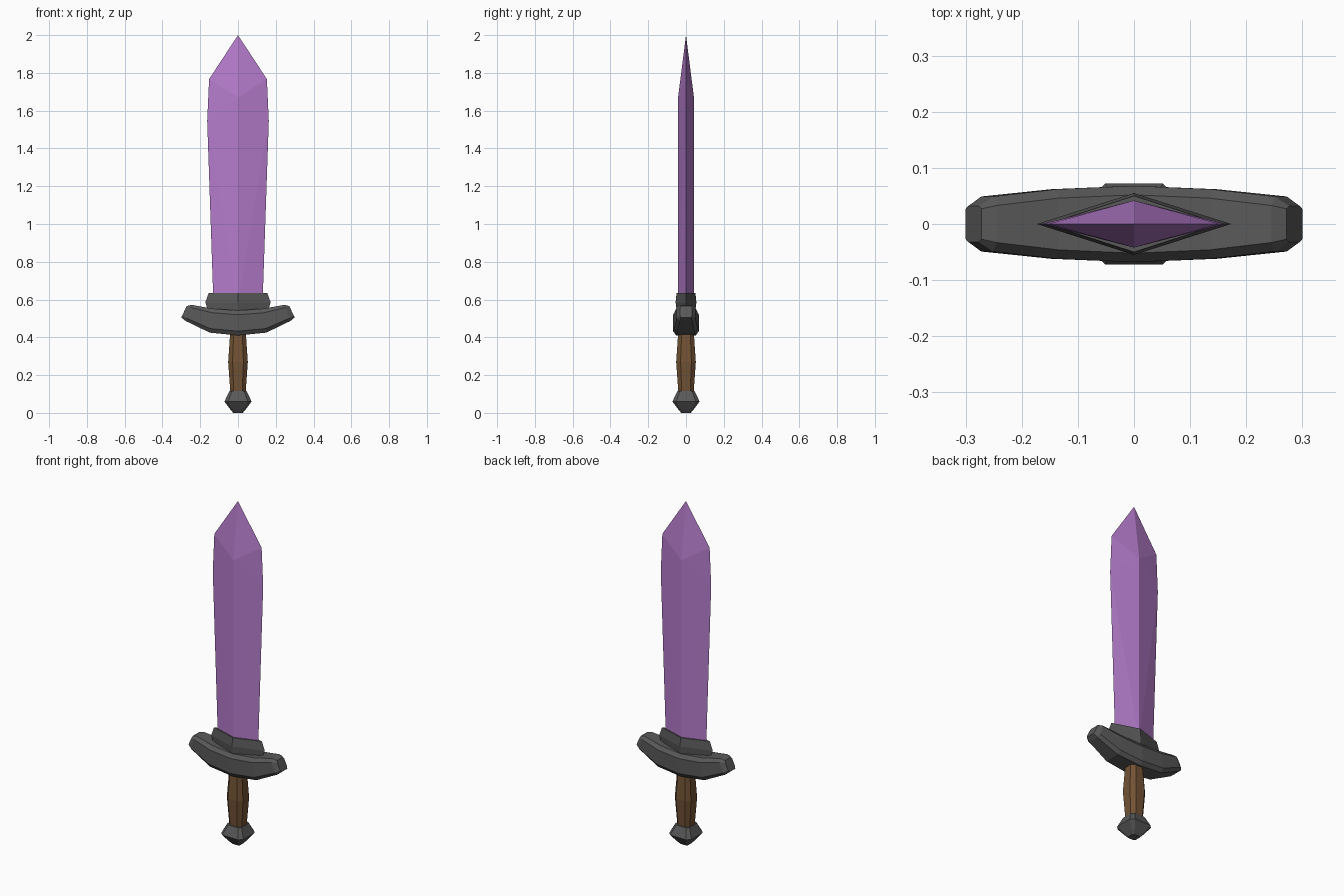
import bpy, bmesh

if "Cube" in bpy.data.objects:
    bpy.data.objects.remove(bpy.data.objects["Cube"])


def material(name, rgb):
    m = bpy.data.materials.new(name)
    m.diffuse_color = (*rgb, 1)
    m.use_nodes = True
    m.node_tree.nodes["Principled BSDF"].inputs["Base Color"].default_value = m.diffuse_color
    return m


PURPLE = material("purple_blade", (0.46, 0.20, 0.60))
IRON = material("dark_iron", (0.10, 0.10, 0.10))
WOOD = material("brown_wood", (0.17, 0.085, 0.035))


def finish(name, bm, mat):
    bmesh.ops.recalc_face_normals(bm, faces=bm.faces)
    mesh = bpy.data.meshes.new(name)
    bm.to_mesh(mesh)
    bm.free()
    mesh.materials.append(mat)
    obj = bpy.data.objects.new(name, mesh)
    bpy.context.collection.objects.link(obj)
    return obj


def loft(name, rings, mat):
    """Skin a list of equal-length point rings and cap both ends."""
    bm = bmesh.new()
    loops = [[bm.verts.new(p) for p in ring] for ring in rings]
    n = len(loops[0])
    for a, b in zip(loops, loops[1:]):
        for i in range(n):
            j = (i + 1) % n
            bm.faces.new((a[i], a[j], b[j], b[i]))
    bm.faces.new(loops[0])
    bm.faces.new(loops[-1])
    return finish(name, bm, mat)


def chamfered_square(r, z, k):
    c = r * k
    return [(r, -c, z), (r, c, z), (c, r, z), (-c, r, z),
            (-r, c, z), (-r, -c, z), (-c, -r, z), (c, -r, z)]


def diamond(w, d, z):
    return [(w, 0, z), (0, d, z), (-w, 0, z), (0, -d, z)]


# Blade: faceted convex crystal with central ridge
bm = bmesh.new()
for s in (-1, 1):
    for w, z in ((0.13, 0.58), (0.163, 1.545), (0.153, 1.767)):
        bm.verts.new((s * w, 0, z))
    for z in (0.58, 1.67):
        bm.verts.new((0, s * 0.042, z))
bm.verts.new((0, 0, 2))
bmesh.ops.convex_hull(bm, input=bm.verts)
finish("blade", bm, PURPLE)

# Collar holding the blade
loft("blade_collar", [diamond(0.155, 0.048, 0.53), diamond(0.173, 0.055, 0.585),
                      diamond(0.155, 0.050, 0.635)], IRON)


# Guard: chamfered sections swept along an upturned arm
def guard_section(side, bottom, top, depth, chamfer):
    def at(t, y):
        x = bottom[0] + (top[0] - bottom[0]) * t
        z = bottom[1] + (top[1] - bottom[1]) * t
        return (side * x, y, z)
    d, e = depth, depth - chamfer
    return [at(0, -e), at(0, e), at(0.17, d), at(0.83, d),
            at(1, e), at(1, -e), at(0.83, -d), at(0.17, -d)]


arm = [((0.15, 0.425), (0.135, 0.552), 0.062, 0.016),
       ((0.278, 0.487), (0.245, 0.572), 0.049, 0.016),
       ((0.300, 0.505), (0.272, 0.565), 0.032, 0.005)]
middle = ((0, 0.41), (0, 0.542), 0.068, 0.016)
loft("guard", [guard_section(-1, *s) for s in reversed(arm)]
     + [guard_section(1, *s) for s in [middle] + arm], IRON)

# Grip: swelling wooden handle
loft("grip", [chamfered_square(r, z, 0.55) for r, z in
              ((0.040, 0.10), (0.052, 0.27), (0.041, 0.43))], WOOD)

# Pommel
loft("pommel", [chamfered_square(r, z, 0.72) for r, z in
                ((0.025, 0.0), (0.042, 0.02), (0.072, 0.06), (0.046, 0.115))], IRON)
